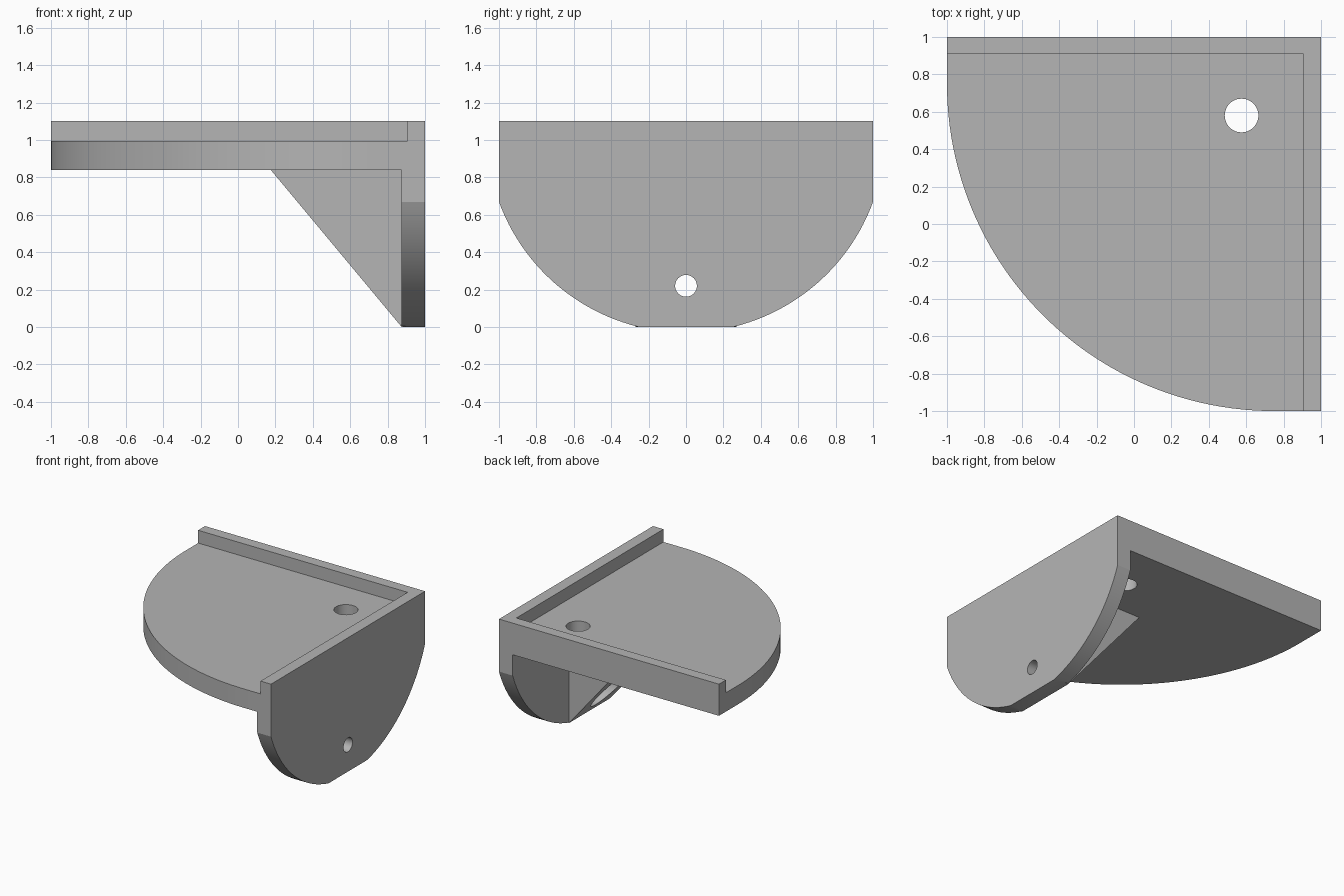
import bpy
import math
from mathutils import Vector

if "Cube" in bpy.data.objects:
    bpy.data.objects.remove(bpy.data.objects["Cube"], do_unlink=True)

grey = bpy.data.materials.new("plain_grey")
grey.use_nodes = True
grey.diffuse_color = (0.46, 0.46, 0.46, 1)
grey.node_tree.nodes["Principled BSDF"].inputs["Base Color"].default_value = grey.diffuse_color


def arc(cx, cy, r, start, end, steps):
    return [(cx + r * math.cos(start + (end - start) * i / steps),
             cy + r * math.sin(start + (end - start) * i / steps))
            for i in range(steps + 1)]


def prism(name, outline, axis, low, high):
    """Extrude a counter-clockwise 2D outline along x, y or z."""
    place = {"x": lambda p, d: (d, p[0], p[1]),
             "y": lambda p, d: (p[0], d, p[1]),
             "z": lambda p, d: (p[0], p[1], d)}[axis]
    n = len(outline)
    verts = [place(p, d) for d in (low, high) for p in outline]
    faces = [tuple(reversed(range(n))), tuple(range(n, 2 * n))]
    faces += [(i, (i + 1) % n, n + (i + 1) % n, n + i) for i in range(n)]
    if axis == "y":
        faces = [tuple(reversed(f)) for f in faces]
    mesh = bpy.data.meshes.new(name)
    mesh.from_pydata(verts, [], faces)
    mesh.materials.append(grey)
    obj = bpy.data.objects.new(name, mesh)
    bpy.context.collection.objects.link(obj)
    return obj


def disc(cx, cy, r):
    return arc(cx, cy, r, 0, math.tau, 48)[:-1]


# Quarter-round shelf, full lip height
curve = arc(0.75, 0.75, 1.75, math.pi, 1.5 * math.pi, 48)
bracket = prism("shelf_bracket", curve + [(1, -1), (1, 1), (-1, 1)], "z", 0.84, 1.10)

# Wall plate with rounded lower corners and a flat foot
top, radius = 1.035, 1.065
side = math.asin(1 / radius)
foot = math.acos(top / radius)
right = arc(0, top, radius, foot - math.pi / 2, side - math.pi / 2, 24)
left = [(-y, z) for y, z in reversed(right)]
wall_plate = prism("wall_plate", right + [(1, 1.10), (-1, 1.10)] + left, "x", 0.875, 1)

# Sloping support under the shelf
support = prism("support_wedge", [(0.175, 0.84), (0.875, 0), (0.93, 0.01), (0.93, 0.9),
                                  (0.175, 0.9)], "y", -0.27, 0.27)

# Recess that leaves the lips, and the holes
recess = prism("recess_cutter", [(-1.2, -1.2), (0.905, -1.2), (0.905, 0.91), (-1.2, 0.91)],
               "z", 0.995, 1.3)
shelf_hole = prism("shelf_hole_cutter", disc(0.575, 0.58, 0.09), "z", 0.5, 1.3)
screw_hole = prism("screw_hole_cutter", disc(0, 0.22, 0.058), "x", 0, 1.2)
head_bore = prism("screw_head_cutter", disc(0, 0.22, 0.16), "x", 0, 0.875)

steps = [(wall_plate, "UNION"), (support, "UNION"), (recess, "DIFFERENCE"),
         (shelf_hole, "DIFFERENCE"), (head_bore, "DIFFERENCE"), (screw_hole, "DIFFERENCE")]
for part, operation in steps:
    part.hide_render = True
    mod = bracket.modifiers.new(part.name, "BOOLEAN")
    mod.operation = operation
    mod.solver = "EXACT"
    mod.object = part

# Bake the joined solid and drop the helpers
bpy.context.view_layer.update()
graph = bpy.context.evaluated_depsgraph_get()
solid = bpy.data.meshes.new_from_object(bracket.evaluated_get(graph))
bracket.modifiers.clear()
bracket.data = solid
for part, operation in steps:
    bpy.data.objects.remove(part, do_unlink=True)

bpy.ops.object.select_all(action="DESELECT")
bracket.select_set(True)
bpy.context.view_layer.objects.active = bracket
bpy.ops.object.shade_smooth_by_angle(angle=math.radians(20))
